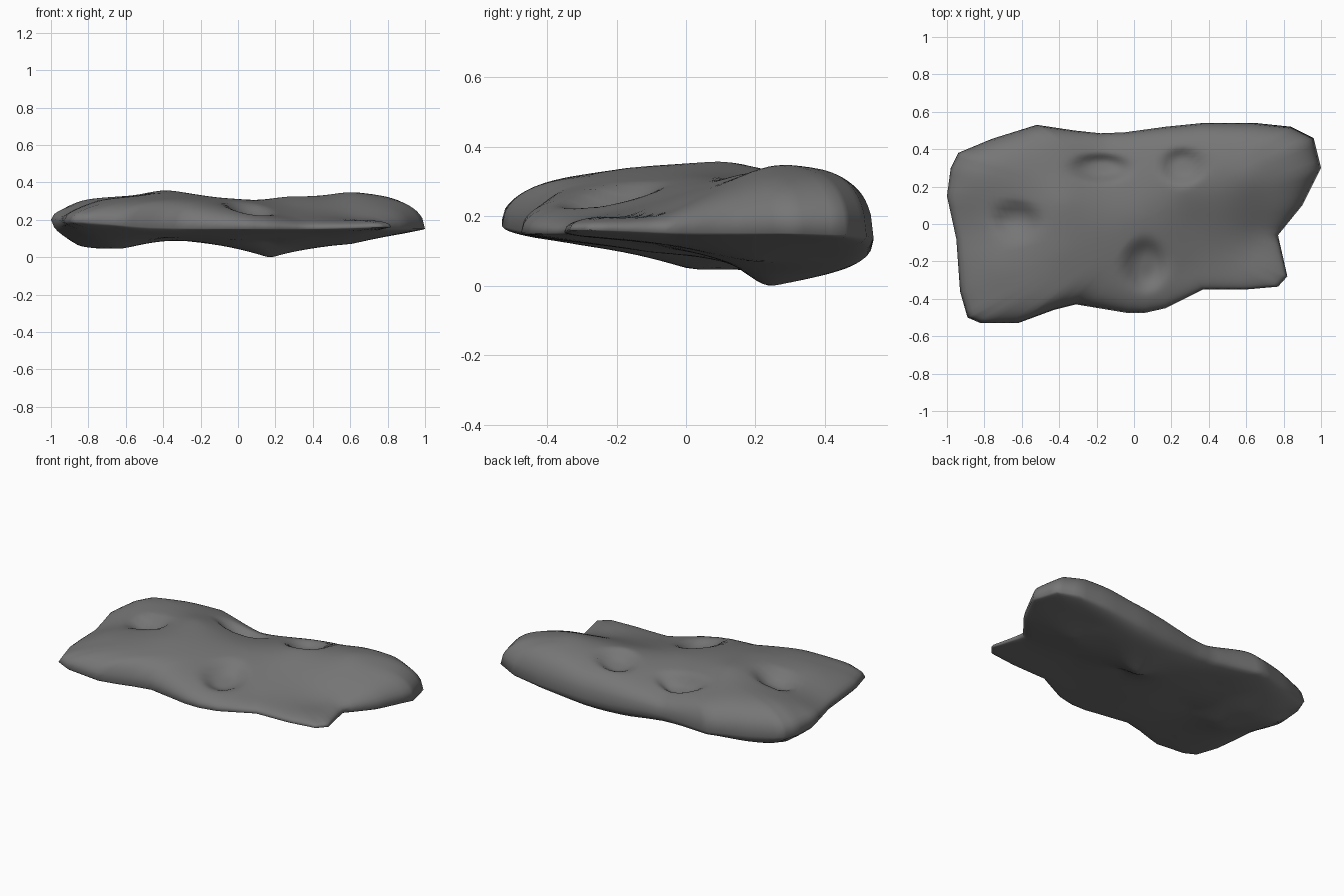
import bpy, bmesh, math

if "Cube" in bpy.data.objects:
    bpy.data.objects.remove(bpy.data.objects["Cube"])

# Plan outline, counter-clockwise
OUTLINE = [(1, .3), (.96, .46), (.84, .52), (.65, .54), (.37, .54), (.17, .52), (-.05, .49),
           (-.18, .485), (-.32, .5), (-.52, .53), (-.76, .455), (-.94, .38), (-.98, .3),
           (-1, .15), (-.95, -.08), (-.93, -.36), (-.89, -.5), (-.82, -.53), (-.62, -.53),
           (-.43, -.46), (-.31, -.43), (-.04, -.475), (.06, -.475), (.17, -.45),
           (.37, -.35), (.6, -.35), (.77, -.335), (.82, -.28), (.77, -.06), (.9, .1)]
# Sampled heights of the upper face, the underside and the rim
TOP = [(-.38, .12, .355), (-.4, -.15, .34), (-.85, .25, .325), (-.75, -.2, .315), (-.7, -.42, .3),
       (-.93, -.03, .26), (-.63, .02, .31), (-.6, .35, .325), (-.2, .3, .275), (-.15, .43, .24),
       (0, .05, .31), (.1, .42, .27), (.28, .2, .325), (.6, .25, .345), (.85, .35, .335),
       (.4, .45, .3), (.05, -.4, .24), (.3, -.25, .21), (.65, -.25, .2), (.65, 0, .24),
       (.65, -.1, .205), (-.25, -.38, .29), (.3, 0, .27)]
BOTTOM = [(-.86, .24, .05), (-.93, .3, .1), (-.7, .25, .045), (-.36, .3, .09), (-.5, .48, .1),
          (-.1, .25, .065), (.17, .23, 0), (.17, .48, .045), (.95, .3, .135), (.6, .4, .08),
          (.6, .2, .07), (.77, -.08, .14), (.45, 0, .105), (.17, .1, .08), (0, -.1, .095),
          (0, -.45, .14), (-.4, 0, .1), (-.63, .02, .045), (-.6, -.3, .115), (-.85, -.5, .16),
          (.6, -.3, .14), (.35, -.2, .13), (-.92, -.05, .12), (-.65, -.47, .145), (-.35, -.38, .13)]
RIM = [(1, .3, .15), (.8, -.3, .16), (.2, -.45, .15), (-.5, -.5, .16), (-.85, -.53, .19),
       (-1, .15, .2), (-.9, .4, .16), (-.4, .5, .14), (.3, .54, .13), (.8, .52, .14)]
# Hollows: centre, radii
DENTS = [(-.63, .02, .11, .08), (-.18, .3, .14, .065), (.26, .31, .1, .085), (.06, -.22, .1, .12)]
CENTRE = (.1, .05)
RINGS = 32


def surface(samples, soft):
    """Smooth height function passing through the samples (radial basis fit)."""
    def phi(dx, dy):
        return math.sqrt(dx * dx + dy * dy + soft * soft)
    mean = sum(p[2] for p in samples) / len(samples)
    rows = [[phi(a[0] - b[0], a[1] - b[1]) for b in samples] + [a[2] - mean] for a in samples]
    size = len(rows)
    for c in range(size):
        p = max(range(c, size), key=lambda r: abs(rows[r][c]))
        rows[c], rows[p] = rows[p], rows[c]
        rows[c] = [v / rows[c][c] for v in rows[c]]
        for r in range(size):
            if r != c:
                f = rows[r][c]
                rows[r] = [v - f * w for v, w in zip(rows[r], rows[c])]
    weights = [r[-1] for r in rows]
    return lambda x, y: mean + sum(w * phi(x - q[0], y - q[1]) for w, q in zip(weights, samples))


top_fit, bottom_fit, rim_fit = surface(TOP, .06), surface(BOTTOM, .02), surface(RIM, .05)


def hollow(x, y):
    return sum(math.exp(-(((x - a) / rx) ** 2 + ((y - b) / ry) ** 2) ** 2)
               for a, b, rx, ry in DENTS)


def top_z(x, y, s):
    rim = rim_fit(x, y)
    return rim + (top_fit(x, y) - rim) * math.sqrt(1 - s ** 8) - .05 * hollow(x, y)


def bottom_z(x, y, s):
    rim = rim_fit(x, y)
    return rim + (bottom_fit(x, y) - rim) * math.sqrt(1 - s ** 12)


# Resample the outline
loop = []
for i, (ax, ay) in enumerate(OUTLINE):
    bx, by = OUTLINE[(i + 1) % len(OUTLINE)]
    loop += [(ax + (bx - ax) * t / 4, ay + (by - ay) * t / 4) for t in range(4)]
n = len(loop)

# Slab: concentric rings on both faces, sharing the rim
bm = bmesh.new()
rim_ring = [bm.verts.new((x, y, rim_fit(x, y))) for x, y in loop]
for height in (top_z, bottom_z):
    outer = rim_ring
    for k in range(RINGS - 1, 0, -1):
        s = math.sin(k / RINGS * math.pi / 2) * .5 + k / RINGS * .5
        inner = []
        for x, y in loop:
            px, py = CENTRE[0] + (x - CENTRE[0]) * s, CENTRE[1] + (y - CENTRE[1]) * s
            inner.append(bm.verts.new((px, py, height(px, py, s))))
        for i in range(n):
            j = (i + 1) % n
            bm.faces.new((outer[i], outer[j], inner[j], inner[i]))
        outer = inner
    hub = bm.verts.new((*CENTRE, height(*CENTRE, 0)))
    for i in range(n):
        bm.faces.new((outer[i], outer[(i + 1) % n], hub))
bmesh.ops.recalc_face_normals(bm, faces=bm.faces)

# Stand it on the ground
low = min(v.co.z for v in bm.verts)
bmesh.ops.translate(bm, verts=bm.verts, vec=(0, 0, -low))
mesh = bpy.data.meshes.new("rock_slab")
bm.to_mesh(mesh)
bm.free()
slab = bpy.data.objects.new("rock_slab", mesh)
bpy.context.collection.objects.link(slab)
for p in mesh.polygons:
    p.use_smooth = True

# Dark grey stone
stone = bpy.data.materials.new("dark_stone")
stone.diffuse_color = (.18, .18, .18, 1)
stone.use_nodes = True
stone.node_tree.nodes["Principled BSDF"].inputs["Base Color"].default_value = stone.diffuse_color
mesh.materials.append(stone)
